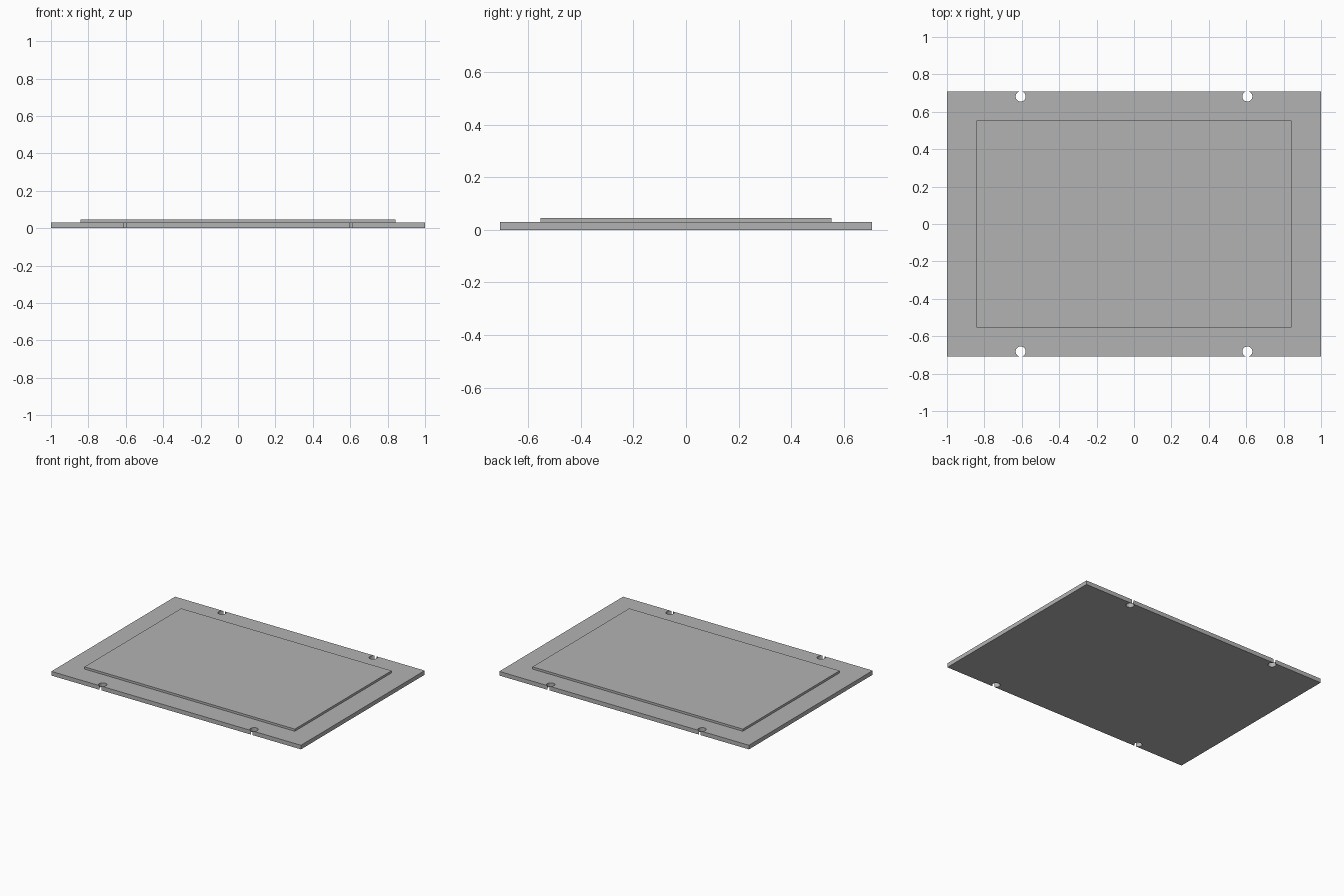
import bpy

if "Cube" in bpy.data.objects:
    bpy.data.objects.remove(bpy.data.objects["Cube"])

# Single grey finish
grey = bpy.data.materials.new("grey")
grey.diffuse_color = (0.45, 0.45, 0.45, 1)
grey.use_nodes = True
grey.node_tree.nodes["Principled BSDF"].inputs["Base Color"].default_value = grey.diffuse_color

BASE_H, TOP_H = 0.03, 0.046


def box(name, w, d, z0, z1):
    bpy.ops.mesh.primitive_cube_add(size=1, location=(0, 0, (z0 + z1) / 2))
    ob = bpy.context.object
    ob.name = name
    ob.scale = (w, d, z1 - z0)
    bpy.ops.object.transform_apply(location=True, rotation=False, scale=True)
    ob.data.materials.append(grey)
    return ob


# Base plate and raised panel
plate = box("base_plate", 2.0, 1.416, 0, BASE_H)
box("raised_panel", 1.686, 1.107, BASE_H, TOP_H)

# Four round mounting holes through the plate
for sx in (-1, 1):
    for sy in (-1, 1):
        bpy.ops.mesh.primitive_cylinder_add(
            vertices=48, radius=0.027, depth=0.2,
            location=(sx * 0.606, sy * 0.682, BASE_H / 2))
        cutter = bpy.context.object
        cutter.name = "hole_cutter"
        cutter.data.materials.append(grey)
        cutter.hide_render = True
        cutter.hide_set(True)
        cut = plate.modifiers.new("mounting_hole", 'BOOLEAN')
        cut.operation = 'DIFFERENCE'
        cut.solver = 'EXACT'
        cut.object = cutter

# Smooth hole walls, sharp plate edges
bpy.ops.object.select_all(action='DESELECT')
plate.select_set(True)
bpy.context.view_layer.objects.active = plate
for m in list(plate.modifiers):
    bpy.ops.object.modifier_apply(modifier=m.name)
bpy.ops.object.shade_smooth_by_angle(angle=0.52)
